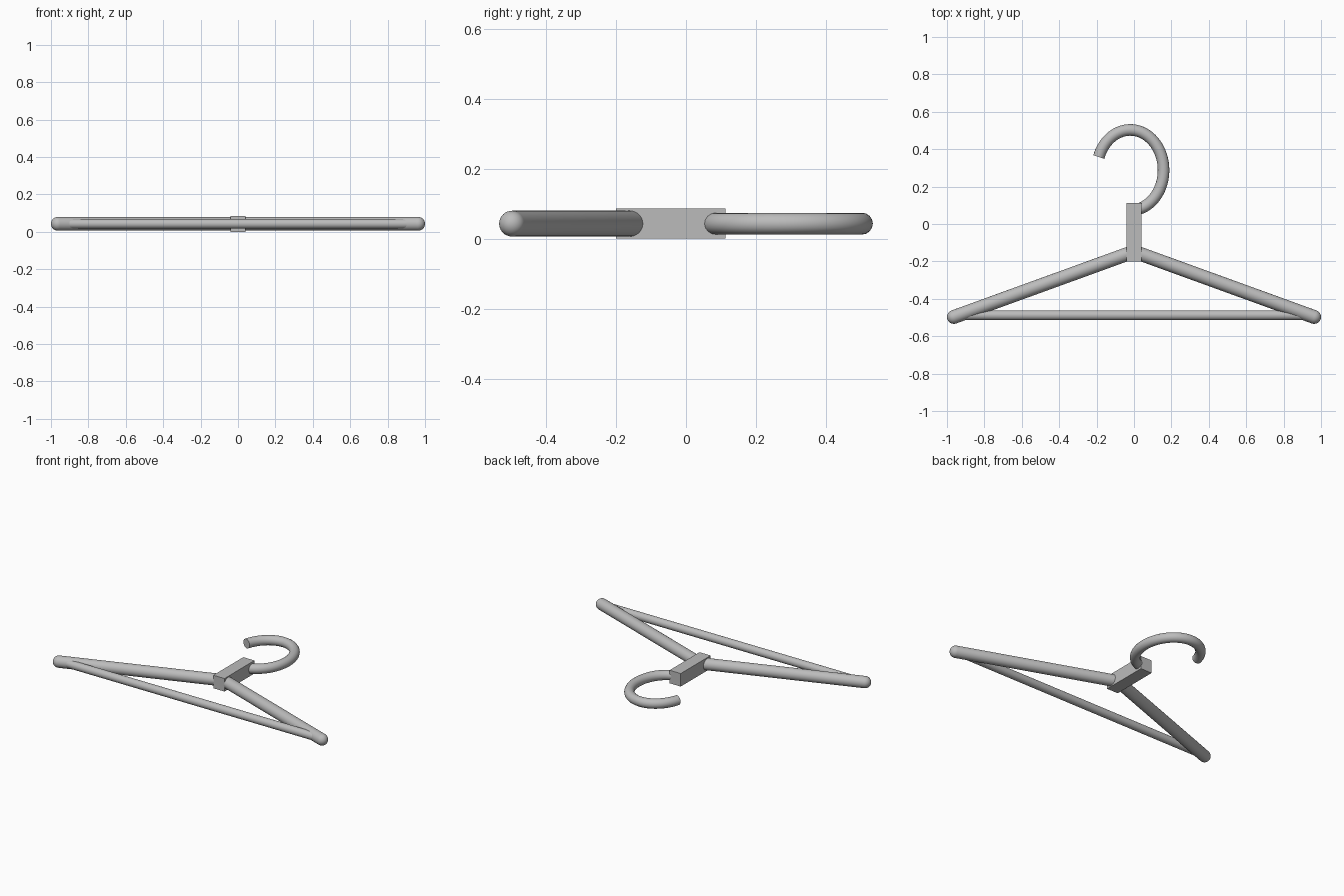
import bpy
import bmesh
from math import cos, sin, pi, radians
from mathutils import Matrix, Vector

cube = bpy.data.objects.get("Cube")
if cube:
    bpy.data.objects.remove(cube, do_unlink=True)

MID_Z = 0.043

grey = bpy.data.materials.new("grey_plastic")
grey.use_nodes = True
grey.diffuse_color = (0.5, 0.5, 0.5, 1)
grey.node_tree.nodes["Principled BSDF"].inputs["Base Color"].default_value = (0.5, 0.5, 0.5, 1)


def finish(obj, smooth=True):
    """Give the part its colour and shading."""
    obj.data.materials.clear()
    obj.data.materials.append(grey)
    if smooth:
        bpy.ops.object.select_all(action="DESELECT")
        obj.select_set(True)
        bpy.context.view_layer.objects.active = obj
        bpy.ops.object.shade_smooth_by_angle(angle=radians(40))


def add_mesh(name, bm):
    mesh = bpy.data.meshes.new(name)
    bm.to_mesh(mesh)
    bm.free()
    obj = bpy.data.objects.new(name, mesh)
    bpy.context.collection.objects.link(obj)
    return obj


def rod(name, start, end, radius, round_end=False, sides=32):
    """Revolve a rod profile from start to end, optionally with a domed end."""
    start, end = Vector(start), Vector(end)
    length = (end - start).length
    profile = [(0, 0), (radius, 0), (radius, length)]
    if round_end:
        steps = 8
        profile += [(radius * cos(i * pi / 2 / steps), length + radius * sin(i * pi / 2 / steps))
                    for i in range(1, steps)]
        profile.append((0, length + radius))
    else:
        profile.append((0, length))
    bm = bmesh.new()
    verts = [bm.verts.new((r, 0, z)) for r, z in profile]
    edges = [bm.edges.new(pair) for pair in zip(verts, verts[1:])]
    bmesh.ops.spin(bm, geom=verts + edges, cent=(0, 0, 0), axis=(0, 0, 1),
                   angle=2 * pi, steps=sides, use_merge=True)
    bmesh.ops.remove_doubles(bm, verts=bm.verts, dist=0.0001)
    bmesh.ops.recalc_face_normals(bm, faces=bm.faces)
    turn = Vector((0, 0, 1)).rotation_difference(end - start).to_matrix().to_4x4()
    bm.transform(Matrix.Translation(start) @ turn)
    finish(add_mesh(name, bm))


# Sloping arms with domed tips
for side, sign in (("left", 1), ("right", -1)):
    rod(side + "_arm", (sign * 0.02, -0.155, MID_Z), (sign * 0.963, -0.497, MID_Z), 0.037, True)

# Straight lower bar
rod("lower_bar", (-0.955, -0.488, MID_Z), (0.955, -0.488, MID_Z), 0.026)

# Neck block joining arms and hook
bm = bmesh.new()
bmesh.ops.create_cube(bm, size=1)
bm.transform(Matrix.Translation((0, -0.043, MID_Z)) @ Matrix.Diagonal((0.082, 0.313, 0.086, 1)))
finish(add_mesh("neck_block", bm), smooth=False)

# Hook swept along part of an ellipse
curve = bpy.data.curves.new("hook", "CURVE")
curve.dimensions = "3D"
curve.bevel_depth = 0.031
curve.bevel_resolution = 6
curve.use_fill_caps = True
count = 49
path = curve.splines.new("POLY")
path.points.add(count - 1)
for i, point in enumerate(path.points):
    a = radians(-80 + 241 * i / (count - 1))
    point.co = (-0.02 + 0.178 * cos(a), 0.288 + 0.215 * sin(a), MID_Z, 1)
hook = bpy.data.objects.new("hook", curve)
bpy.context.collection.objects.link(hook)
bpy.ops.object.select_all(action="DESELECT")
hook.select_set(True)
bpy.context.view_layer.objects.active = hook
bpy.ops.object.convert(target="MESH")
hook = bpy.context.view_layer.objects.active
bm = bmesh.new()
bm.from_mesh(hook.data)
bmesh.ops.remove_doubles(bm, verts=bm.verts, dist=0.0001)
bmesh.ops.recalc_face_normals(bm, faces=bm.faces)
bm.to_mesh(hook.data)
bm.free()
finish(hook)
